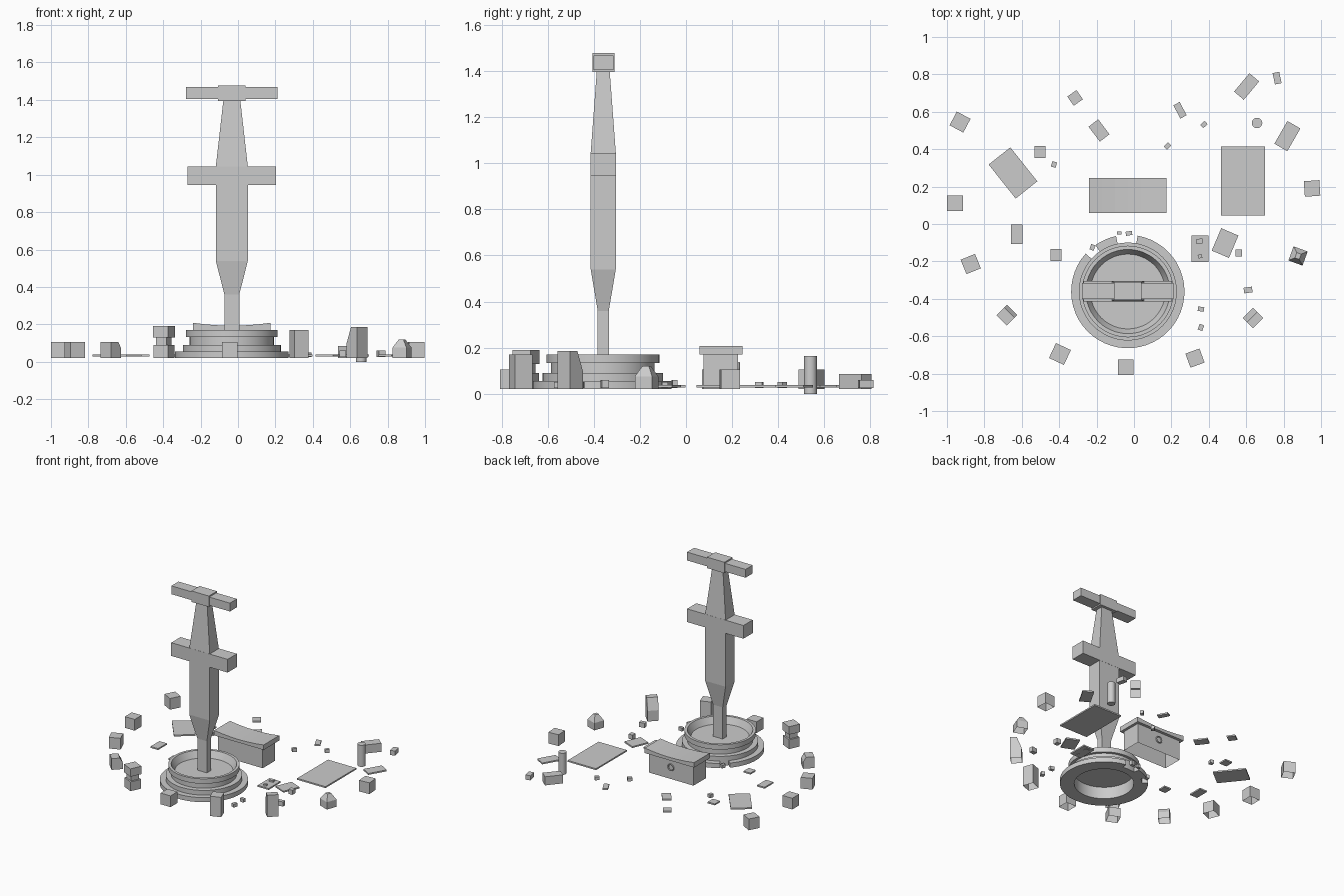
import bpy, bmesh, math
from mathutils import Matrix, Vector

CX, CY = -0.033, -0.361      # centre of basin and monument


def finish(bm, name, loc=(0, 0, 0), rot=0, smooth=False):
    bmesh.ops.recalc_face_normals(bm, faces=bm.faces)
    me = bpy.data.meshes.new(name)
    bm.to_mesh(me)
    bm.free()
    ob = bpy.data.objects.new(name, me)
    ob.location = loc
    ob.rotation_euler.z = math.radians(rot)
    bpy.context.collection.objects.link(ob)
    if smooth:
        bpy.context.view_layer.objects.active = ob
        ob.select_set(True)
        bpy.ops.object.shade_smooth_by_angle(angle=math.radians(30))
        ob.select_set(False)
    return ob


def loft(name, x, y, sections, rot=0, open_bottom=False, smooth=False):
    """Stacked rectangles: (z, width, depth[, shift_x, shift_y])."""
    bm = bmesh.new()
    rings = []
    for s in sections:
        z, w, d = s[:3]
        sx, sy = s[3:] if len(s) > 3 else (0, 0)
        rings.append([bm.verts.new((sx + a * w / 2, sy + b * d / 2, z))
                      for a, b in ((-1, -1), (1, -1), (1, 1), (-1, 1))])
    for r0, r1 in zip(rings, rings[1:]):
        for i in range(4):
            j = (i + 1) % 4
            bm.faces.new((r0[i], r0[j], r1[j], r1[i]))
    bm.faces.new(rings[-1])
    if not open_bottom:
        bm.faces.new(rings[0][::-1])
    return finish(bm, name, (x, y, 0), rot)


def box(name, x, y, w, d, z0, z1, rot=0, open_bottom=False):
    return loft(name, x, y, [(z0, w, d), (z1, w, d)], rot, open_bottom)


def lathe(name, profile, x, y, a0=0, a1=360, steps=48, closed=False):
    """Revolve an (r, z) profile; closed profiles get end caps on arcs."""
    bm = bmesh.new()
    full = a1 - a0 >= 360
    n = steps if full else steps + 1
    cols = []
    for i in range(n):
        t = math.radians(a0 + (a1 - a0) * i / steps)
        cols.append([bm.verts.new((r * math.cos(t), r * math.sin(t), z)) for r, z in profile])
    m = len(profile)
    for i in range(steps):
        c0, c1 = cols[i], cols[(i + 1) % n]
        for k in range(m if closed else m - 1):
            bm.faces.new((c0[k], c1[k], c1[(k + 1) % m], c0[(k + 1) % m]))
    if closed and not full:
        bm.faces.new(cols[0])
        bm.faces.new(cols[-1][::-1])
    bmesh.ops.remove_doubles(bm, verts=bm.verts, dist=1e-5)
    return finish(bm, name, (x, y, 0), 0, True)


# Monument: tapered shaft with crossbar and top bar
loft("monument_shaft", CX, CY + 0.002,
     [(0.11, 0.08, 0.048), (0.36, 0.08, 0.048), (0.54, 0.171, 0.109),
      (1.045, 0.171, 0.109), (1.40, 0.09, 0.056)])
box("crossbar", CX, CY + 0.002, 0.473, 0.111, 0.945, 1.045)
box("top_bar", CX, CY + 0.003, 0.491, 0.085, 1.405, 1.468)
box("top_block", CX, CY + 0.003, 0.146, 0.097, 1.395, 1.478)

# Round basin, hollow underneath
lathe("basin", [(0, 0.12), (0.20, 0.12), (0.225, 0.17), (0.245, 0.17), (0.245, 0.133),
                (0.225, 0.133), (0.225, 0.09), (0.262, 0.09), (0.262, 0.02),
                (0.205, 0.02), (0.205, 0.11), (0, 0.11)], CX, CY)

# Broken outer step
STEP = [(0.255, 0.02), (0.303, 0.02), (0.303, 0.055), (0.255, 0.055)]
for a0, a1, n in ((138, 440, 42), (102, 125, 4)):
    lathe("outer_step", STEP, CX, CY, a0, a1, n, True)

# Chest: open-bottomed body, sagging lid, ring lock on the back
box("chest_body", CX, 0.15, 0.375, 0.15, 0.02, 0.175, 0, True)
bm = bmesh.new()
cols = []
for i in range(7):
    u = i / 3 - 1
    cols.append([bm.verts.new((u * 0.207, y, z)) for y, z in
                 ((-0.094, 0.17), (0.094, 0.17), (0.094, 0.193 + 0.015 * u * u),
                  (-0.094, 0.193 + 0.015 * u * u))])
for c0, c1 in zip(cols, cols[1:]):
    for k in range(4):
        bm.faces.new((c0[k], c1[k], c1[(k + 1) % 4], c0[(k + 1) % 4]))
bm.faces.new(cols[0])
bm.faces.new(cols[-1])
finish(bm, "chest_lid", (CX, 0.152, 0))
bpy.ops.mesh.primitive_torus_add(major_radius=0.023, minor_radius=0.005, major_segments=16,
                                 minor_segments=6, location=(CX, 0.229, 0.11),
                                 rotation=(math.pi / 2, 0, 0))
bpy.context.object.name = "chest_ring"

# Plain stones in the surrounding circle: x, y, rotation
for x, y, r in ((-0.93, 0.545, -28), (-0.957, 0.112, 0), (-0.873, -0.214, 22),
                (-0.043, -0.765, 0), (0.952, 0.19, 4)):
    box("ring_stone", x, y, 0.083, 0.083, 0.02, 0.105, r, True)

# Shaped stones
loft("clipped_stone", -0.68, -0.487, [(0.02, 0.078, 0.078), (0.07, 0.078, 0.078),
     (0.105, 0.058, 0.078, -0.01, 0)], 45, True)
for w, z0, z1 in ((0.085, 0.02, 0.09), (0.062, 0.09, 0.13), (0.088, 0.13, 0.19)):
    box("stacked_stone", -0.396, -0.695, w, w, z0, z1, -25, True)
box("tall_stone", 0.326, -0.717, 0.08, 0.08, 0.02, 0.17, 20, True)
loft("slanted_tall_stone", 0.636, -0.503, [(0.02, 0.078, 0.078), (0.1, 0.078, 0.078),
     (0.185, 0.078, 0.045, 0, -0.0165)], 45, True)
loft("peaked_stone", 0.877, -0.171, [(0.02, 0.08, 0.08), (0.075, 0.08, 0.08),
     (0.12, 0.025, 0.03)], -20, True)
box("fallen_stone", 0.602, 0.735, 0.128, 0.068, 0.02, 0.085, 50, True)

# Upright post
lathe("post", [(0, 0), (0.028, 0), (0.028, 0.163), (0, 0.163)], 0.658, 0.54, steps=16)

# Flat slabs: x, y, width, depth, rotation
for x, y, w, d, r in ((0.583, 0.23, 0.237, 0.37, 0), (-0.647, 0.273, 0.232, 0.148, -51.5),
                      (0.82, 0.47, 0.14, 0.08, 60), (-0.315, 0.674, 0.06, 0.06, 35),
                      (-0.187, 0.5, 0.1, 0.065, -53), (0.246, 0.608, 0.08, 0.038, -62),
                      (-0.503, 0.385, 0.06, 0.062, 0), (-0.626, -0.055, 0.062, 0.105, 0),
                      (-0.417, -0.166, 0.058, 0.062, 0), (0.353, -0.132, 0.092, 0.143, 0),
                      (0.487, -0.102, 0.13, 0.1, 67)):
    box("flat_slab", x, y, w, d, 0.027, 0.038, r)

# Pebbles: x, y, width, depth, rotation
for x, y, w, d, r in ((0.765, 0.78, 0.036, 0.062, 12), (0.374, 0.532, 0.032, 0.024, 40),
                      (0.18, 0.417, 0.032, 0.025, 45), (-0.428, 0.318, 0.026, 0.03, -15),
                      (0.56, -0.155, 0.034, 0.036, 0), (0.61, -0.353, 0.045, 0.03, 8),
                      (0.358, -0.455, 0.033, 0.024, -8), (0.358, -0.553, 0.026, 0.032, -20),
                      (-0.222, -0.125, 0.024, 0.03, -20), (-0.08, -0.048, 0.024, 0.018, 0),
                      (-0.027, -0.05, 0.034, 0.022, 10), (0.35, -0.092, 0.032, 0.026, 5),
                      (0.353, -0.173, 0.022, 0.02, 10)):
    box("pebble", x, y, w, d, 0.025, 0.06 if w > 0.033 else 0.05, r)
